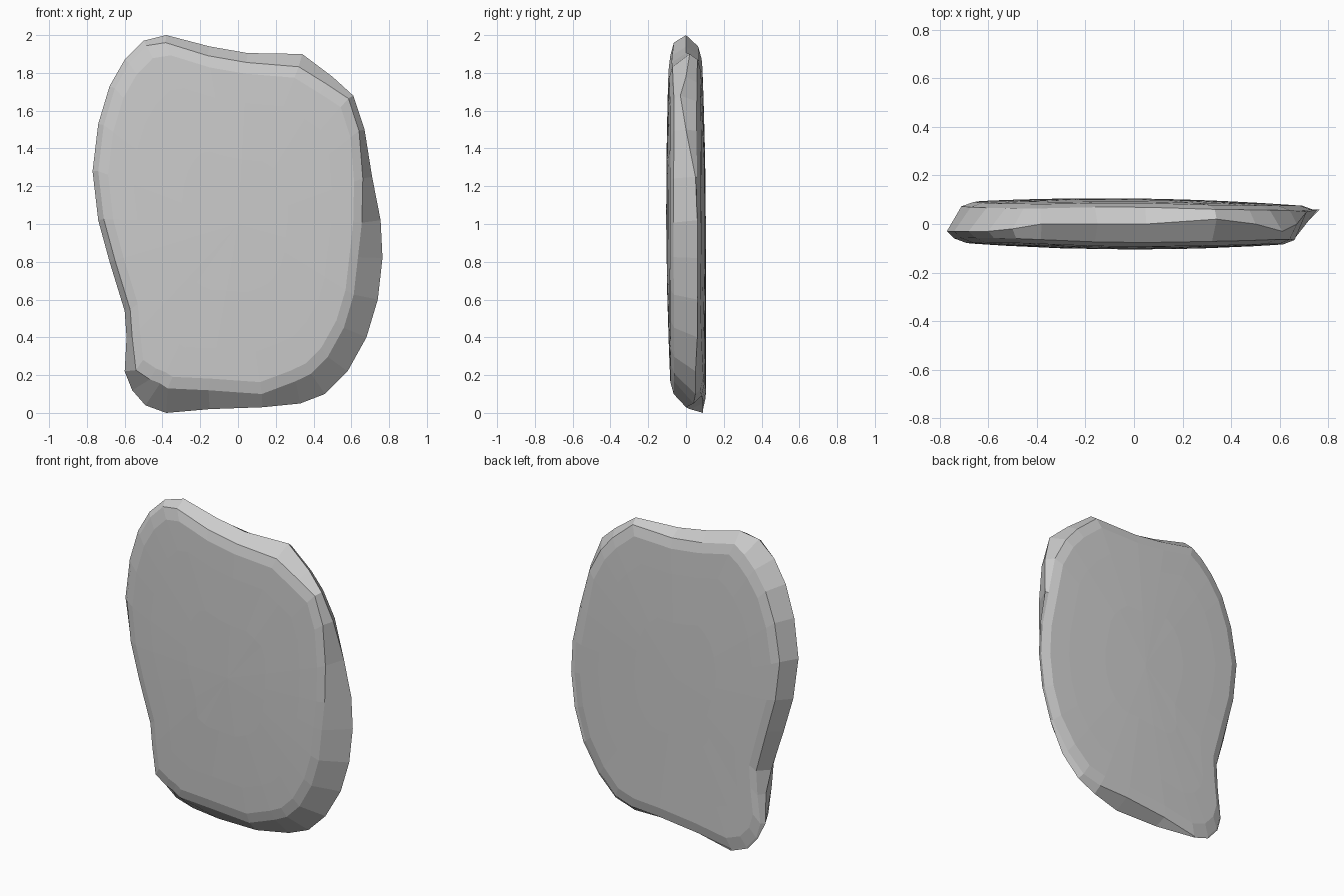
import bpy, bmesh
from mathutils import Vector

# Outline stations: x, z, depth of widest point, front rim inset, back rim inset
OUTLINE = [
    (-0.38, 2.00, 0.00, 0.04, 0.06), (-0.50, 1.97, -0.02, 0.03, 0.09),
    (-0.60, 1.87, -0.03, 0.03, 0.09), (-0.68, 1.73, -0.03, 0.03, 0.08),
    (-0.74, 1.53, -0.03, 0.03, 0.07), (-0.77, 1.28, -0.03, 0.03, 0.06),
    (-0.74, 1.02, -0.02, 0.03, 0.06), (-0.68, 0.80, -0.01, 0.03, 0.06),
    (-0.60, 0.54, 0.00, 0.03, 0.05), (-0.59, 0.40, 0.04, 0.03, 0.03),
    (-0.60, 0.22, 0.06, 0.06, 0.02), (-0.56, 0.12, 0.08, 0.11, 0.01),
    (-0.49, 0.04, 0.08, 0.14, 0.01), (-0.38, 0.00, 0.09, 0.13, 0.01),
    (-0.15, 0.02, 0.02, 0.10, 0.03), (0.13, 0.03, 0.00, 0.07, 0.05),
    (0.33, 0.05, 0.04, 0.12, 0.04), (0.46, 0.10, 0.05, 0.13, 0.03),
    (0.58, 0.22, 0.05, 0.13, 0.03), (0.68, 0.40, 0.06, 0.13, 0.02),
    (0.74, 0.60, 0.06, 0.13, 0.02), (0.765, 0.82, 0.06, 0.13, 0.02),
    (0.755, 1.02, 0.06, 0.10, 0.02), (0.71, 1.25, 0.05, 0.05, 0.02),
    (0.67, 1.50, 0.00, 0.03, 0.03), (0.61, 1.68, -0.03, 0.03, 0.06),
    (0.50, 1.78, 0.00, 0.05, 0.04), (0.34, 1.90, 0.02, 0.07, 0.03),
    (0.05, 1.905, 0.00, 0.05, 0.04), (-0.15, 1.94, 0.00, 0.05, 0.05),
]
COUNT = len(OUTLINE)
CENTRE = Vector((0, 1.0))


def front_y(p):
    return -0.105 + 0.055 * p.x ** 2 + 0.024 * (p.y - 1.1) ** 2


def back_y(p):
    return 0.105 - 0.045 * p.x ** 2 - 0.012 * p.x - 0.022 * max(p.y - 0.9, 0) ** 2


def rim(column):
    """Outline moved inwards along its local normal."""
    points = []
    for i, s in enumerate(OUTLINE):
        a, b = OUTLINE[i - 1], OUTLINE[(i + 1) % COUNT]
        t = Vector((b[0] - a[0], b[1] - a[1])).normalized()
        points.append(Vector((s[0], s[1])) + Vector((-t.y, t.x)) * s[column])
    return points


bm = bmesh.new()


def face_rings(points, depth, scales):
    rings = []
    for k in scales:
        ring = [CENTRE + (p - CENTRE) * k for p in points]
        edge = 0.015 if k == 1 else 0
        sign = -1 if depth is front_y else 1
        rings.append([bm.verts.new((p.x, depth(p) - sign * edge, p.y)) for p in ring])
    return rings


# Rings from the front face, around the edge, to the back face
rings = face_rings(rim(3), front_y, (0.4, 0.75, 0.93, 1))
rings.append([bm.verts.new((s[0], s[2], s[1])) for s in OUTLINE])
rings += face_rings(rim(4), back_y, (1, 0.93, 0.75, 0.4))
for r0, r1 in zip(rings, rings[1:]):
    for i in range(COUNT):
        j = (i + 1) % COUNT
        bm.faces.new((r0[i], r0[j], r1[j], r1[i]))

# Flat centres of both faces
for ring, y in ((rings[0], -0.105), (rings[-1], 0.105)):
    hub = bm.verts.new((CENTRE.x, y, CENTRE.y))
    for i in range(COUNT):
        bm.faces.new((hub, ring[i], ring[(i + 1) % COUNT]))
bmesh.ops.recalc_face_normals(bm, faces=bm.faces)

# Flat stone slab
mesh = bpy.data.meshes.new("stone_slab")
bm.to_mesh(mesh)
bm.free()
slab = bpy.data.objects.new("stone_slab", mesh)
bpy.context.collection.objects.link(slab)
